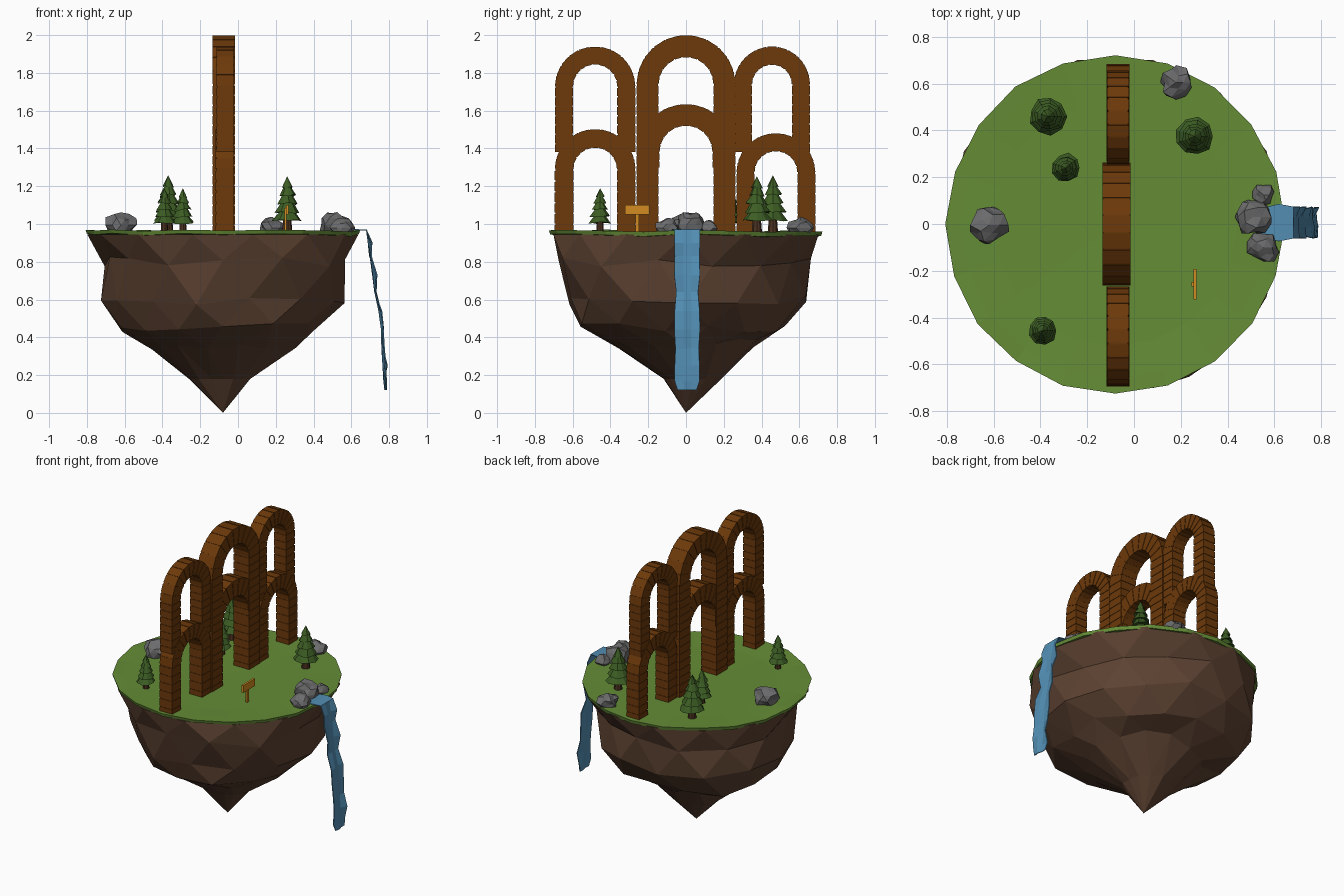
import bpy, bmesh, math, random
from mathutils import Vector

if "Cube" in bpy.data.objects:
    bpy.data.objects.remove(bpy.data.objects["Cube"])

random.seed(4)
J = lambda a: random.uniform(-a, a)
CX = -0.08          # island axis
TOP = 0.955         # ground level


def mat(name, r, g, b):
    m = bpy.data.materials.new(name)
    m.diffuse_color = (r, g, b, 1)
    m.use_nodes = True
    m.node_tree.nodes["Principled BSDF"].inputs["Base Color"].default_value = m.diffuse_color
    return m


GRASS = mat("grass green", .13, .265, .037)
EARTH = mat("earth brown", .108, .054, .031)
BRICK = mat("brick brown", .150, .041, .003)
STONE = mat("stone grey", .15, .15, .155)
LEAF = mat("pine green", .045, .108, .017)
TRUNK = mat("trunk brown", .075, .033, .015)
WATER = mat("water blue", .085, .27, .45)
WOOD = mat("sign orange", .65, .26, .015)


def finish(name, bm, *mats):
    bmesh.ops.recalc_face_normals(bm, faces=bm.faces[:])
    me = bpy.data.meshes.new(name)
    bm.to_mesh(me)
    bm.free()
    for m in mats:
        me.materials.append(m)
    ob = bpy.data.objects.new(name, me)
    bpy.context.collection.objects.link(ob)
    return ob


def loft(bm, rings, tris=False):
    """Skin a list of closed vertex-position rings; a ring of one point is a tip."""
    vs = [[bm.verts.new(p) for p in r] for r in rings]
    for a, b in zip(vs, vs[1:]):
        n = max(len(a), len(b))
        for i in range(n):
            k = (i + 1) % n
            if len(a) == 1:
                bm.faces.new((a[0], b[i], b[k]))
            elif len(b) == 1:
                bm.faces.new((a[i], a[k], b[0]))
            elif tris:
                bm.faces.new((a[i], a[k], b[i]))
                bm.faces.new((a[k], b[k], b[i]))
            else:
                bm.faces.new((a[i], a[k], b[k], b[i]))
    for end in (vs[0], vs[-1]):
        if len(end) > 2:
            bm.faces.new(end)


# --- floating rock: rings of (z, radius toward +x, +y, -x, -y)
ROCK = [(.945, .718, .72, .718, .72), (.80, .635, .64, .64, .685), (.60, .62, .63, .645, .63),
        (.445, .49, .53, .55, .58), (.365, .38, .37, .38, .37), (.18, .15, .18, .18, .12)]
N = 14
rings = []
for k, (z, px, py, nx, ny) in enumerate(ROCK):
    ring = []
    for i in range(N):
        t = 2 * math.pi * (i + k / 2) / N
        c, s = math.cos(t), math.sin(t)
        r = (px if c > 0 else nx) * c * c + (py if s > 0 else ny) * s * s
        if k:
            r *= 1 + J(.04)
        if 0 < k < 4:                           # fuller on one diagonal, slimmer at front left
            d = c * s * 2
            r *= 1 - .07 * d if d < 0 else 1 - (.05 * d if c < 0 else 0)
        ring.append((CX + r * c, r * s, z + (J(.03) if 0 < k < 5 else 0)))
    rings.append(ring)
bm = bmesh.new()
loft(bm, rings + [[(CX, 0, 0)]], True)
finish("island_rock", bm, EARTH)

# --- grass cap with an uneven rim
M = 20
ang = [2 * math.pi * i / M for i in range(M)]
wob = [J(.008) for _ in ang]


def grass_ring(r, z, amp):
    return [(CX + (r + w / 2) * math.cos(t), (r + w / 2) * math.sin(t), z + w * amp)
            for t, w in zip(ang, wob)]


bm = bmesh.new()
loft(bm, [grass_ring(.69, .938, 1), grass_ring(.718, .942, 1.2), grass_ring(.724, .964, .8),
          grass_ring(.66, .962, .6), grass_ring(.52, .958, 0), [(CX, 0, .956)]])
finish("grass_top", bm, GRASS)


# --- brick arches in the y-z plane, with narrow grooves between bricks
def arch(name, yc, rin, rout, x0, x1, spring, base, bricks=11, step=.053, gap=.008, cut=.003):
    n = max(1, round((spring - base) / step))
    h = (spring - base) / n
    leg = []
    for i in range(n):
        leg += [base + i * h, base + (i + 1) * h - gap]
    st = [(-1, 0, z) for z in leg]              # direction y, z and spine height
    da, g = math.pi / bricks, gap / rout
    for i in range(bricks):
        for a in (math.pi - i * da - g / 2, math.pi - (i + 1) * da + g / 2):
            st.append((math.cos(a), math.sin(a), spring))
    st += [(1, 0, z) for z in reversed(leg)]

    def section(s, e):
        (c, d, z), a, b = s, rin + e, rout - e
        return [(x0 + e, yc + a * c, z + a * d), (x1 - e, yc + a * c, z + a * d),
                (x1 - e, yc + b * c, z + b * d), (x0 + e, yc + b * c, z + b * d)]

    rings = []
    for i in range(0, len(st), 2):              # a brick, then a recessed joint
        rings += [section(st[i], 0), section(st[i + 1], 0)]
        if i + 2 < len(st):
            rings += [section(st[i + 1], cut), section(st[i + 2], cut)]
    bm = bmesh.new()
    loft(bm, rings)
    return finish(name, bm, BRICK)


arch("centre_arch_tall", 0, .145, .262, -.135, -.015, 1.738, TOP - .01)
arch("centre_arch_lower", 0, .140, .255, -.131, -.019, 1.38, 1.30)
arch("left_arch_upper", -.481, .117, .213, -.115, -.022, 1.727, 1.38)
arch("left_arch_lower", -.481, .115, .214, -.118, -.020, 1.289, TOP - .01)
arch("right_arch_upper", .455, .105, .202, -.115, -.022, 1.738, 1.38)
arch("right_arch_lower", .476, .113, .209, -.118, -.020, 1.272, TOP - .01)


# --- pine trees: trunk and a saw-toothed stack of tiers
def tree(i, x, y, r, top):
    h, n = top - TOP, 9
    circ = lambda rad, z, j=0: [(x + rad * (1 + J(j)) * math.cos(2 * math.pi * k / n),
                                 y + rad * (1 + J(j)) * math.sin(2 * math.pi * k / n),
                                 z + J(j * .07)) for k in range(n)]
    bm = bmesh.new()
    loft(bm, [circ(r * .36, TOP - .01), circ(r * .24, TOP + h * .35)])
    finish(f"tree_trunk_{i}", bm, TRUNK)
    rings = []
    for f, w, neck in ((.21, 1, .52), (.36, .86, .45), (.51, .72, .34), (.66, .56, .22),
                       (.80, .38, 0)):
        z = TOP + h * f
        rings += [circ(r * w * .45, z + h * .03), circ(r * w, z, .09)]
        if neck:
            rings.append(circ(r * neck, z + h * .16))
    bm = bmesh.new()
    loft(bm, rings + [[(x, y, top)]])
    finish(f"tree_foliage_{i}", bm, LEAF)


for i, t in enumerate([(-.37, .46, .08, 1.258), (-.292, .24, .061, 1.19),
                       (.26, .375, .08, 1.252), (-.39, -.455, .061, 1.19)]):
    tree(i + 1, *t)


# --- boulders: jagged low-poly spheres
def boulder(i, x, y, r, top):
    bm = bmesh.new()
    bmesh.ops.create_icosphere(bm, subdivisions=2, radius=1)
    hz = (top - .93) / 2
    for v in bm.verts:
        k = 1 + J(.2)
        v.co = Vector((x + v.co.x * r * k, y + v.co.y * r * k, .93 + hz + v.co.z * hz * k))
    finish(f"boulder_{i}", bm, STONE)


for i, b in enumerate([(-.62, -.005, .08, 1.06), (.18, .605, .066, 1.03), (.51, .03, .077, 1.062),
                       (.555, .125, .044, 1.02), (.555, -.10, .064, 1.03)]):
    boulder(i + 1, *b)

# --- stream and waterfall: a thin rippled sheet following a path of (x, z, half width)
PATH = [(.53, .968, .04), (.58, .969, .07), (.62, .970, .08), (.68, .968, .068), (.70, .90, .068),
        (.708, .83, .066), (.725, .73, .068), (.728, .64, .058), (.75, .54, .066),
        (.762, .44, .068), (.765, .34, .062), (.778, .25, .066), (.783, .17, .066), (.788, .12, .05)]
bm = bmesh.new()
rows = []
for k, (x, z, w) in enumerate(PATH):
    d = .012 if k > 3 else 0
    rows.append([bm.verts.new((min(x + J(d), .794), .006 + w * u, z)) for u in (-1, -.3, .35, 1)])
for a, b in zip(rows, rows[1:]):
    for i in range(3):
        bm.faces.new((a[i], b[i], b[i + 1], a[i + 1]))
water = finish("waterfall", bm, WATER)
sol = water.modifiers.new("thickness", 'SOLIDIFY')
sol.thickness, sol.offset = .006, 0


# --- wooden sign
def box(name, c, s, m):
    bm = bmesh.new()
    bmesh.ops.create_cube(bm, size=1)
    for v in bm.verts:
        v.co = Vector([c[k] + v.co[k] * s[k] for k in range(3)])
    finish(name, bm, m)


box("sign_post", (.252, -.258, 1.015), (.012, .018, .14), WOOD)
box("sign_board", (.261, -.258, 1.075), (.014, .13, .05), WOOD)
